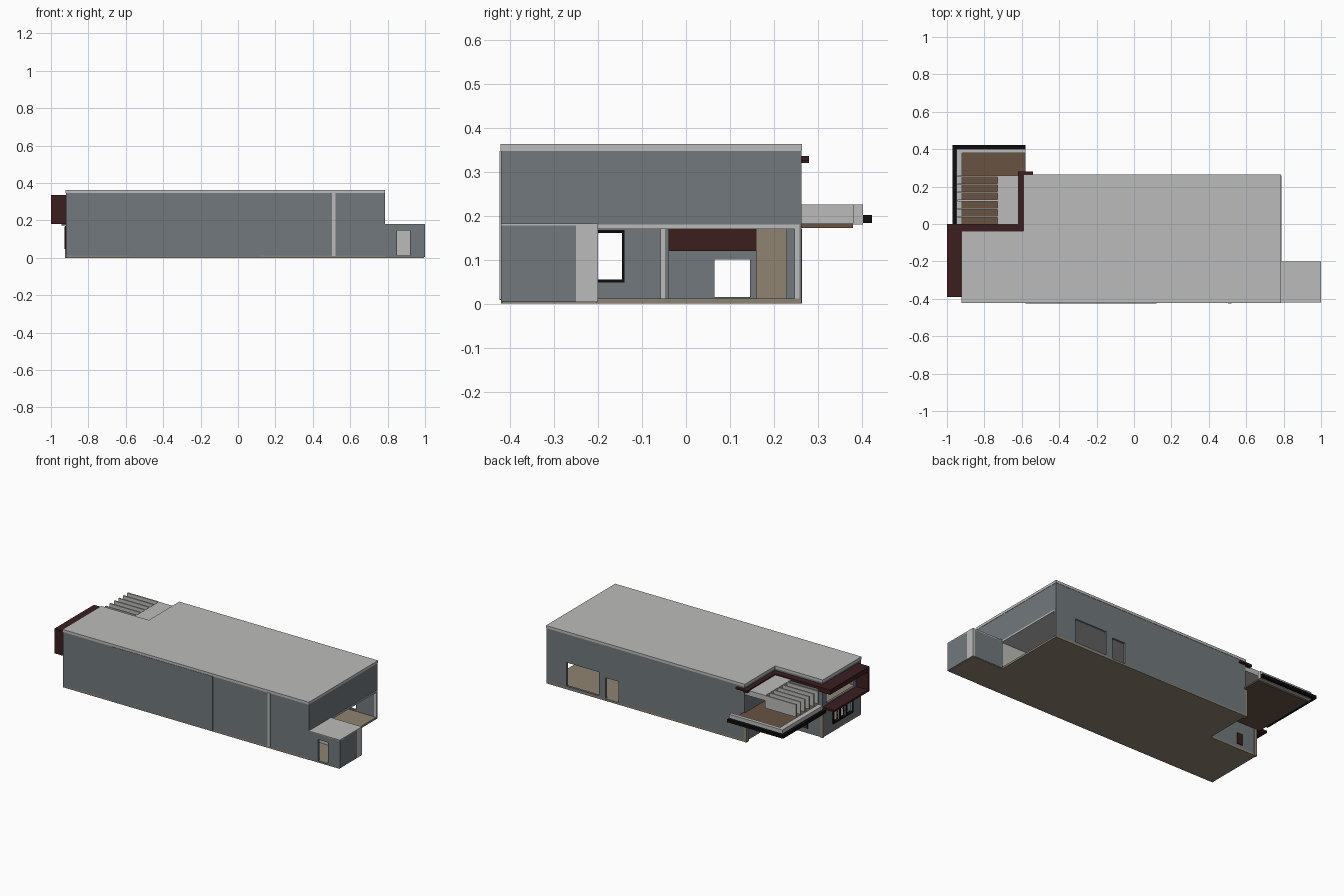
import bpy, bmesh

if "Cube" in bpy.data.objects:
    bpy.data.objects.remove(bpy.data.objects["Cube"])


def material(name, rgb):
    m = bpy.data.materials.new(name)
    m.diffuse_color = (*rgb, 1)
    m.use_nodes = True
    m.node_tree.nodes["Principled BSDF"].inputs["Base Color"].default_value = m.diffuse_color
    return m


GRAY = material("slate_gray", (0.165, 0.19, 0.205))
LIGHT = material("light_gray", (0.50, 0.50, 0.495))
MAROON = material("dark_maroon", (0.045, 0.013, 0.014))
BROWN = material("deck_brown", (0.14, 0.088, 0.055))
TAN = material("floor_tan", (0.28, 0.23, 0.165))
BLACK = material("black_trim", (0.004, 0.004, 0.004))


def finish(name, bm, mat):
    bmesh.ops.recalc_face_normals(bm, faces=bm.faces)
    me = bpy.data.meshes.new(name)
    bm.to_mesh(me)
    bm.free()
    me.materials.append(mat)
    ob = bpy.data.objects.new(name, me)
    bpy.context.collection.objects.link(ob)
    return ob


def boxes(name, mat, *items):
    """Each item is x0, x1, y0, y1, z0, z1."""
    bm = bmesh.new()
    for x0, x1, y0, y1, z0, z1 in items:
        for v in bmesh.ops.create_cube(bm, size=1)["verts"]:
            v.co.x = x0 if v.co.x < 0 else x1
            v.co.y = y0 if v.co.y < 0 else y1
            v.co.z = z0 if v.co.z < 0 else z1
    return finish(name, bm, mat)


def wall(name, mat, axis, across, along, z, holes=()):
    """Straight wall split into panels around holes (a0, a1, z0, z1)."""
    parts, a = [], along[0]
    for h0, h1, hz0, hz1 in sorted(holes):
        parts += [(a, h0, *z), (h0, h1, z[0], hz0), (h0, h1, hz1, z[1])]
        a = h1
    parts.append((a, along[1], *z))
    items = []
    for a0, a1, z0, z1 in parts:
        if a1 - a0 > 1e-4 and z1 - z0 > 1e-4:
            items.append((a0, a1, *across, z0, z1) if axis == "x" else (*across, a0, a1, z0, z1))
    return boxes(name, mat, *items)


def l_slab(name, mat, z0, z1, grow=0.0):
    """Slab following the notched building footprint."""
    g = grow
    pts = [(-0.92 - g, -0.42 - g), (0.785 + g, -0.42 - g), (0.785 + g, 0.262 + g),
           (-0.59 - g, 0.262 + g), (-0.59 - g, -0.04 + g), (-0.92 - g, -0.04 + g)]
    bm = bmesh.new()
    f = bm.faces.new([bm.verts.new((x, y, z0)) for x, y in pts])
    top = bmesh.ops.extrude_face_region(bm, geom=[f])["geom"]
    bmesh.ops.translate(bm, vec=(0, 0, z1 - z0),
                        verts=[e for e in top if isinstance(e, bmesh.types.BMVert)])
    return finish(name, bm, mat)


T = 0.014  # wall thickness

# Horizontal slabs
l_slab("ground_floor", TAN, 0.0, 0.012)
l_slab("upper_floor", LIGHT, 0.17, 0.18, -0.003)
l_slab("roof", LIGHT, 0.347, 0.363, 0.002)

# Outer walls
Z = (0.004, 0.347)
wall("front_wall", GRAY, "x", (-0.42, -0.42 + T), (-0.92, 0.785), Z,
     [(-0.27, -0.2, 0.012, 0.142)])
wall("back_wall", GRAY, "x", (0.262 - T, 0.262), (-0.59, 0.785), Z,
     [(0.285, 0.375, 0.012, 0.145), (0.42, 0.645, 0.02, 0.168)])
wall("right_upper_wall", GRAY, "y", (0.785 - T, 0.785), (-0.42, 0.262), (0.18, 0.347))
WINDOWS = [(y, y + 0.055, 0.055, 0.16) for y in (-0.33, -0.265, -0.2)]
wall("left_lower_wall", GRAY, "y", (-0.92, -0.92 + T), (-0.42, -0.04), (0.004, 0.18), WINDOWS)
wall("left_upper_wall", GRAY, "y", (-0.92, -0.92 + T), (-0.42, -0.04), (0.18, 0.347),
     [(-0.36, -0.08, 0.2, 0.30)])
wall("notch_side_wall", GRAY, "y", (-0.59, -0.59 + T), (-0.04, 0.262), Z,
     [(0.065, 0.145, 0.015, 0.1)])
wall("notch_back_wall", GRAY, "x", (-0.04 - T, -0.04), (-0.92, -0.59), Z)

# Front wall details
boxes("front_panel", GRAY, (-0.58, 0.12, -0.424, -0.419, 0.008, 0.347))
boxes("front_strip", LIGHT, (0.502, 0.52, -0.424, -0.419, 0.01, 0.347))

# Black frames round the three left windows
frames = []
for y0, y1, z0, z1 in WINDOWS:
    for a, b, c, d in ((y0 - .005, y1 + .005, z1, z1 + .007), (y0 - .005, y1 + .005, z0 - .007, z0),
                       (y0 - .005, y0, z0, z1), (y1, y1 + .005, z0, z1)):
        frames.append((-0.927, -0.905, a, b, c, d))
boxes("left_window_frames", BLACK, *frames)

# Interior partitions and fittings
boxes("long_partition", LIGHT, (-0.3, 0.99, -0.214, -0.206, 0.012, 0.17))
boxes("inner_post", LIGHT, (-0.57, -0.4, -0.058, -0.046, 0.012, 0.17))
boxes("kitchen_cabinets", MAROON, (-0.575, -0.54, -0.04, 0.16, 0.12, 0.17))
boxes("tall_cupboard", TAN, (-0.575, -0.54, 0.16, 0.23, 0.012, 0.17))
boxes("upper_room_floor", TAN, (-0.9, -0.6, -0.4, -0.06, 0.18, 0.184))

# Open right end of the ground floor
boxes("right_opening_frame", LIGHT, (0.772, 0.788, 0.246, 0.258, 0.012, 0.17),
      (0.772, 0.788, -0.2, 0.258, 0.17, 0.18))

# Annex on the right
boxes("annex_floor", TAN, (0.785, 0.995, -0.418, -0.202, 0.0, 0.012))
wall("annex_front_wall", GRAY, "x", (-0.42, -0.42 + T), (0.785, 1.0), (0.004, 0.178),
     [(0.85, 0.92, 0.012, 0.145)])
boxes("annex_right_wall", GRAY, (1.0 - T, 1.0, -0.42 + T, -0.25, 0.004, 0.178))
boxes("annex_corner_panel", LIGHT, (1.0 - T, 1.0, -0.25, -0.2, 0.004, 0.178))
boxes("annex_back_wall", GRAY, (0.785, 1.0 - T, -0.206, -0.2, 0.004, 0.178))
boxes("annex_roof", LIGHT, (0.785, 1.0, -0.42, -0.2, 0.174, 0.182))

# Maroon bay frame on the left and the eaves that continue from it
boxes("bay_frame", MAROON, (-1.0, -0.915, -0.39, 0.0, 0.305, 0.335),
      (-1.0, -0.92, -0.39, -0.375, 0.18, 0.305),
      (-1.0, -0.92, -0.39, -0.04, 0.18, 0.192))
boxes("notch_eaves", MAROON, (-0.92, -0.59, -0.04, 0.0, 0.32, 0.335),
      (-0.62, -0.59, -0.04, 0.28, 0.32, 0.335),
      (-0.62, -0.54, 0.262, 0.28, 0.325, 0.335))
boxes("notch_small_window", MAROON, (-0.82, -0.78, -0.042, -0.035, 0.03, 0.1))

# Balcony with raised rim and black outer band
boxes("balcony_floor", BROWN, (-0.945, -0.58, -0.04, 0.262, 0.172, 0.182),
      (-0.945, -0.58, 0.262, 0.38, 0.172, 0.182))
boxes("balcony_rim", LIGHT, (-0.95, -0.92, 0.0, 0.402, 0.18, 0.225),
      (-0.92, -0.58, 0.38, 0.402, 0.18, 0.225))
boxes("balcony_band", BLACK, (-0.97, -0.95, 0.0, 0.423, 0.183, 0.201),
      (-0.95, -0.58, 0.402, 0.423, 0.183, 0.201))

# Pergola slab and fins above the balcony
boxes("pergola_slab", LIGHT, (-0.73, -0.59, 0.0, 0.258, 0.295, 0.328))
boxes("pergola_fins", LIGHT, *[(-0.945, -0.73, 0.034 + i * 0.0435, 0.043 + i * 0.0435, 0.25, 0.328)
                               for i in range(6)])

# Corner posts
boxes("tan_posts", TAN, (-0.603, -0.588, 0.235, 0.264, 0.0, 0.17),
      (-0.924, -0.905, -0.05, -0.036, 0.0, 0.17))
